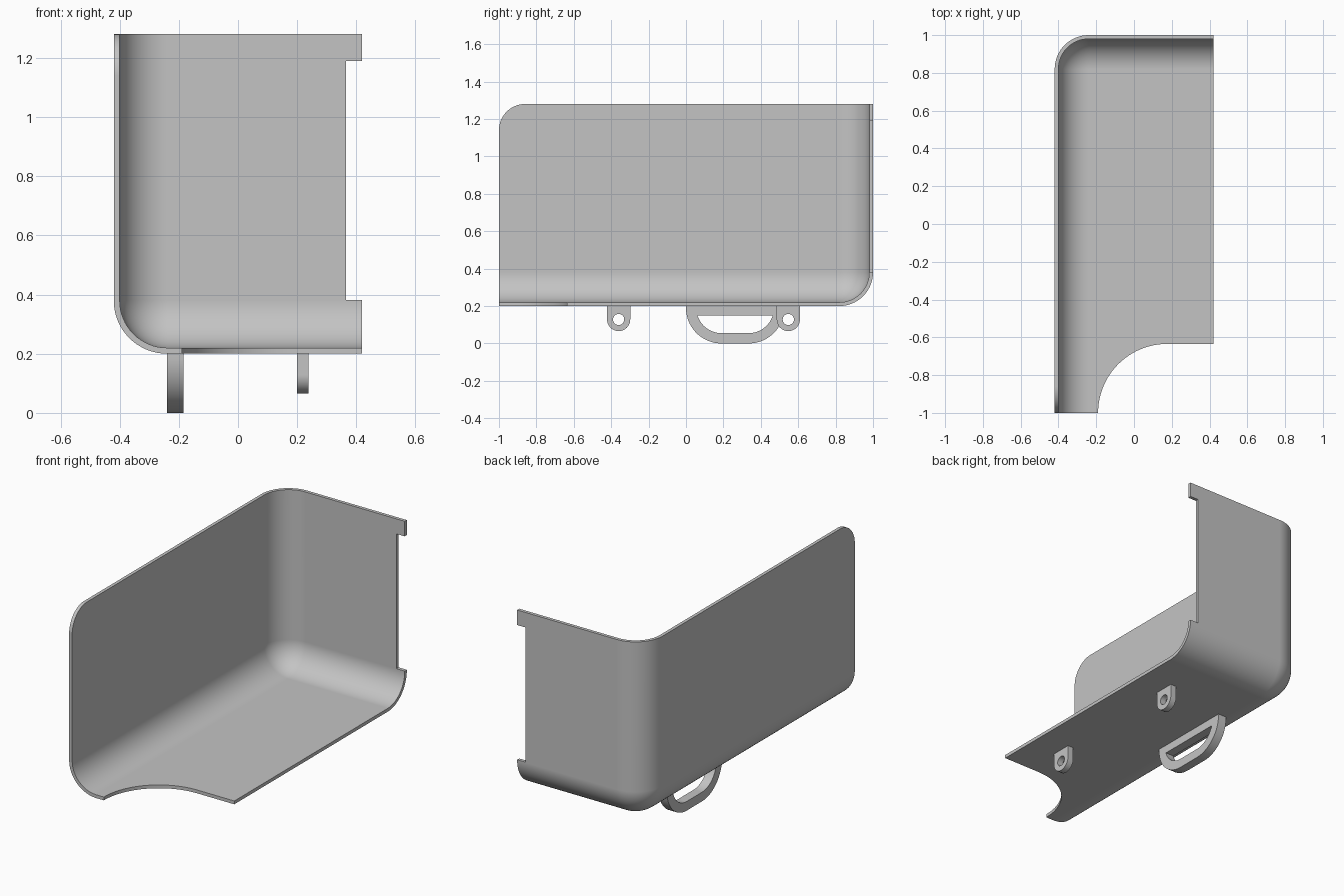
import bpy, bmesh
from math import sin, cos, pi, radians
from mathutils import Vector

cube = bpy.data.objects.get("Cube")
if cube:
    bpy.data.objects.remove(cube, do_unlink=True)

grey = bpy.data.materials.new("plain grey")
grey.use_nodes = True
colour = (0.55, 0.55, 0.55, 1)
grey.diffuse_color = colour
grey.node_tree.nodes["Principled BSDF"].inputs["Base Color"].default_value = colour

WALL, RADIUS = 0.02, 0.18
LEFT, RIGHT, FRONT, BACK, FLOOR, TOP = -0.42, 0.42, -1, 1, 0.2, 1.28


def make_object(name, bm):
    bmesh.ops.recalc_face_normals(bm, faces=bm.faces)
    mesh = bpy.data.meshes.new(name)
    bm.to_mesh(mesh)
    bm.free()
    mesh.materials.append(grey)
    obj = bpy.data.objects.new(name, mesh)
    bpy.context.collection.objects.link(obj)
    return obj


def arc(cu, cv, r, start, end, steps=24):
    angles = [radians(start + (end - start) * i / steps) for i in range(steps + 1)]
    return [(cu + r * cos(a), cv + r * sin(a)) for a in angles]


def prism(name, outline, axis, low, high):
    """Extrude a 2D outline along x (outline in y, z), y (x, z) or z (x, y)."""
    place = {"x": lambda u, v, d: (d, u, v),
             "y": lambda u, v, d: (u, d, v),
             "z": lambda u, v, d: (u, v, d)}[axis]
    bm = bmesh.new()
    face = bm.faces.new([bm.verts.new(place(u, v, low)) for u, v in outline])
    new = bmesh.ops.extrude_face_region(bm, geom=[face])["geom"]
    bmesh.ops.translate(bm, vec=Vector(place(0, 0, high - low)),
                        verts=[g for g in new if isinstance(g, bmesh.types.BMVert)])
    return make_object(name, bm)


def activate(obj):
    bpy.ops.object.select_all(action="DESELECT")
    obj.select_set(True)
    bpy.context.view_layer.objects.active = obj


def cut(obj, cutter):
    mod = obj.modifiers.new("cut", "BOOLEAN")
    mod.operation, mod.solver, mod.object = "DIFFERENCE", "EXACT", cutter
    activate(obj)
    bpy.ops.object.modifier_apply(modifier=mod.name)
    bpy.data.objects.remove(cutter, do_unlink=True)


def finish(obj):
    activate(obj)
    bpy.ops.object.shade_smooth_by_angle(angle=radians(30))
    mod = obj.modifiers.new("flat panels", "WEIGHTED_NORMAL")
    mod.keep_sharp = True


# Shell: a box with three rounded edges, three open sides and a thin wall
bm = bmesh.new()
bmesh.ops.create_cube(bm, size=1)
for v in bm.verts:
    v.co = (LEFT if v.co.x < 0 else RIGHT,
            FRONT if v.co.y < 0 else BACK,
            FLOOR if v.co.z < 0 else TOP)
bm.normal_update()


def is_closed_side(face):
    n = face.normal
    return n.x < -0.9 or n.y > 0.9 or n.z < -0.9


rounded = [e for e in bm.edges if all(is_closed_side(f) for f in e.link_faces)]
bmesh.ops.bevel(bm, geom=rounded, offset=RADIUS, offset_type="OFFSET",
                segments=16, profile=0.5, affect="EDGES")
bm.normal_update()
open_sides = [f for f in bm.faces
              if f.normal.x > 0.99 or f.normal.y < -0.99 or f.normal.z > 0.99]
bmesh.ops.delete(bm, geom=open_sides, context="FACES")
shell = make_object("shell", bm)
# Keep the normals pointing away from the inside of the tray
bm = bmesh.new()
bm.from_mesh(shell.data)
bm.faces.ensure_lookup_table()
if max(bm.faces, key=lambda f: f.calc_area()).normal.x > 0:
    bmesh.ops.reverse_faces(bm, faces=bm.faces)
bm.to_mesh(shell.data)
bm.free()
solid = shell.modifiers.new("wall", "SOLIDIFY")
solid.thickness, solid.offset, solid.use_even_offset = WALL, -1, True
activate(shell)
bpy.ops.object.modifier_apply(modifier=solid.name)

# Curved cut-out in the front of the floor
cut(shell, prism("floor_cutter",
                 [(-0.19, -1.1)] + arc(0.175, -1, 0.365, 180, 90, 32)
                 + [(0.6, -0.635), (0.6, -1.1)], "z", 0.1, 0.3))
# Rounded upper front corner of the side wall
cut(shell, prism("corner_cutter",
                 arc(-0.86, 1.14, 0.14, 90, 180)
                 + [(-1.1, 1.14), (-1.1, 1.4), (-0.86, 1.4)], "x", -0.5, -0.35))
# Notch in the free edge of the back wall
cut(shell, prism("notch_cutter",
                 [(0.365, 0.382), (0.6, 0.382), (0.6, 1.19), (0.365, 1.19)],
                 "y", 0.9, 1.1))
finish(shell)

# Carrying handle under the floor
SINK = FLOOR + 0.005
handle = prism("handle",
               [(0, SINK)] + arc(0.19, 0.19, 0.19, 180, 270)
               + arc(0.335, 0.19, 0.19, 270, 360) + [(0.525, SINK)],
               "x", -0.24, -0.185)
cut(handle, prism("grip_cutter",
                  arc(0.19, 0.19, 0.135, 197, 270) + arc(0.335, 0.19, 0.135, 270, 343),
                  "x", -0.3, -0.1))
finish(handle)

# Two pierced mounting lugs
for name, y in (("front_lug", -0.36), ("back_lug", 0.547)):
    r = 0.062
    lug = prism(name, [(y - r, SINK)] + arc(y, 0.128, r, 180, 360) + [(y + r, SINK)],
                "x", 0.2, 0.238)
    cut(lug, prism("hole_cutter", arc(y, 0.128, 0.03, 0, 345, 23), "x", 0.1, 0.3))
    finish(lug)
